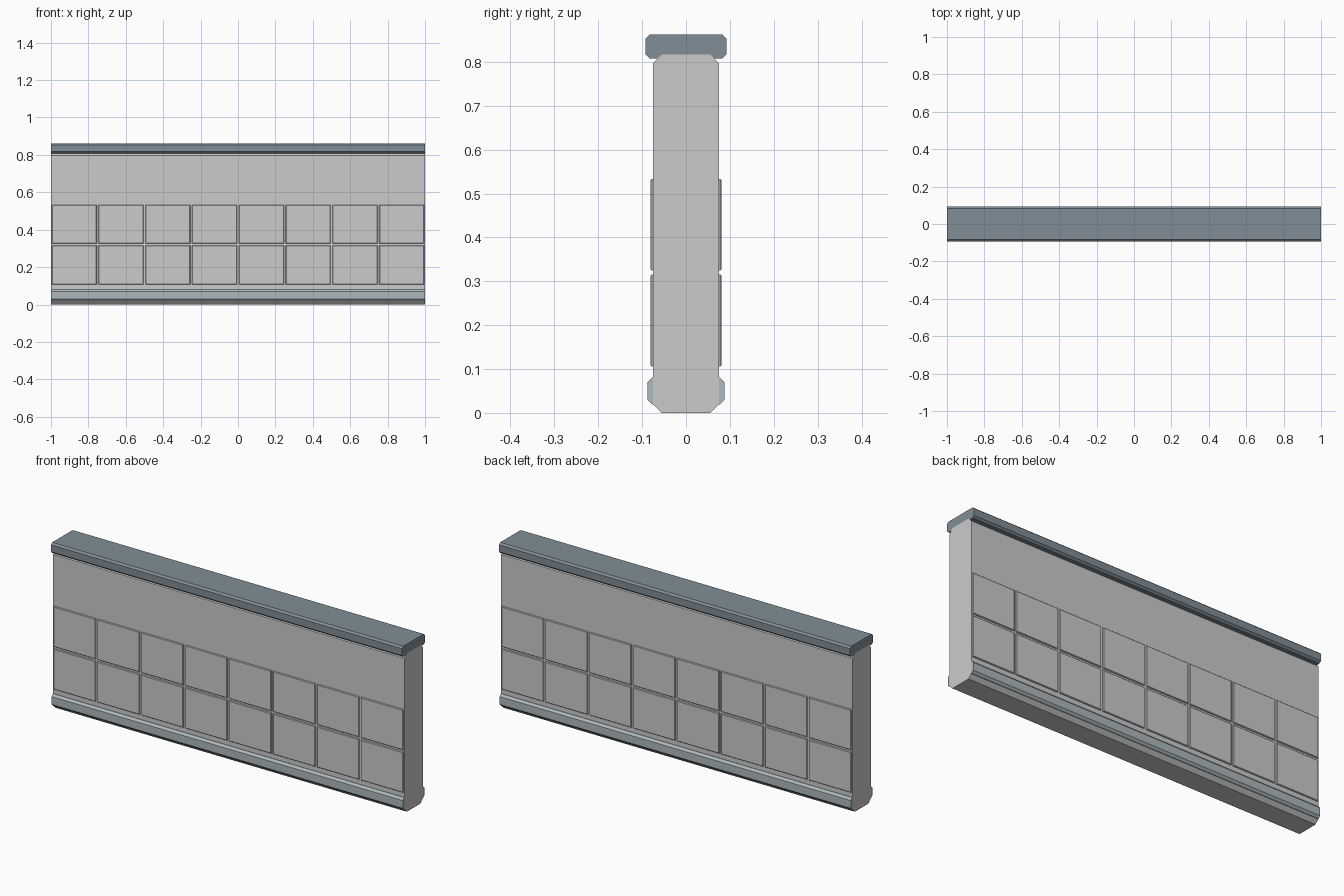
import bpy, bmesh

if "Cube" in bpy.data.objects:
    bpy.data.objects.remove(bpy.data.objects["Cube"])

def material(name, rgb):
    m = bpy.data.materials.new(name)
    m.diffuse_color = (*rgb, 1)
    m.use_nodes = True
    m.node_tree.nodes["Principled BSDF"].inputs["Base Color"].default_value = m.diffuse_color
    return m

CONCRETE = material("concrete", (0.60, 0.62, 0.63))
CAP = material("dark_cap", (0.22, 0.27, 0.31))
TRIM = material("trim", (0.42, 0.48, 0.51))

def finish(name, bm, mat):
    bmesh.ops.recalc_face_normals(bm, faces=bm.faces)
    me = bpy.data.meshes.new(name)
    bm.to_mesh(me)
    bm.free()
    ob = bpy.data.objects.new(name, me)
    bpy.context.collection.objects.link(ob)
    me.materials.append(mat)
    return ob

def extrude_x(name, profile, mat, half=1.0):
    """Run a (y, z) profile along the length of the wall."""
    bm = bmesh.new()
    face = bm.faces.new([bm.verts.new((-half, y, z)) for y, z in profile])
    ext = bmesh.ops.extrude_face_region(bm, geom=[face])
    bmesh.ops.translate(bm, vec=(2 * half, 0, 0),
                        verts=[v for v in ext["geom"] if isinstance(v, bmesh.types.BMVert)])
    return finish(name, bm, mat)

def chamfered(w, z0, z1, cx, cz):
    """Symmetric chamfered rectangle of half width w."""
    right = [(w - cx, z0), (w, z0 + cz), (w, z1 - cz), (w - cx, z1)]
    return right + [(-y, z) for y, z in reversed(right)]

# Wall core and coping cap
extrude_x("wall_core", chamfered(0.075, 0, 0.817, 0.02, 0.02), CONCRETE)
extrude_x("top_cap", chamfered(0.0925, 0.808, 0.862, 0.01, 0.009), CAP, 0.9995)

# Base trim on both faces
for s, side in ((-1, "front"), (1, "back")):
    strip = [(0.065, 0.019), (0.077, 0.019), (0.0875, 0.03),
             (0.0875, 0.07), (0.077, 0.081), (0.065, 0.081)]
    extrude_x(side + "_base_trim", [(s * y, z) for y, z in strip], TRIM, 0.9995)

# Two rows of eight raised panels on both faces
GAP, COLS = 0.01, 8
for s, side in ((-1, "front"), (1, "back")):
    for row, (z0, z1) in enumerate(((0.106, 0.315), (0.325, 0.533))):
        for c in range(COLS):
            bm = bmesh.new()
            bmesh.ops.create_cube(bm, size=1)
            bmesh.ops.scale(bm, vec=(2 / COLS - GAP, 0.02, z1 - z0), verts=bm.verts)
            bmesh.ops.translate(bm, vec=(-1 + (c + 0.5) * 2 / COLS, s * 0.071, (z0 + z1) / 2),
                                verts=bm.verts)
            outer = [e for e in bm.edges if all(abs(v.co.y) > 0.08 for v in e.verts)]
            bmesh.ops.bevel(bm, geom=outer, offset=0.003, segments=1, affect='EDGES')
            finish(f"{side}_panel_{row}_{c}", bm, CONCRETE)
